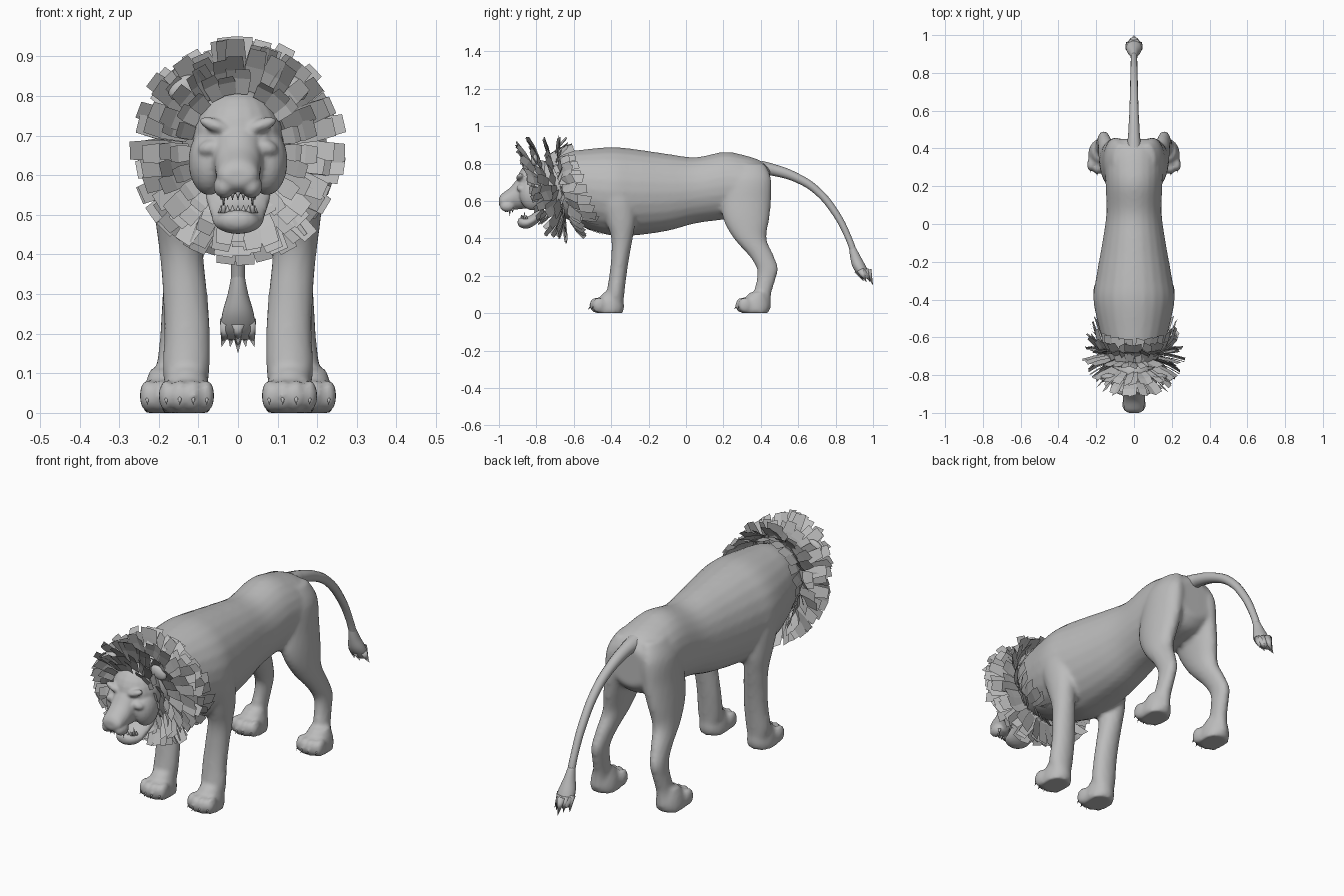
import bpy, bmesh, math, random
from mathutils import Matrix, Vector

random.seed(4)
cube = bpy.data.objects.get("Cube")
if cube:
    bpy.data.objects.remove(cube, do_unlink=True)

coat = bpy.data.materials.new("plain_grey")
coat.use_nodes = True
GREY = (0.5, 0.5, 0.5, 1)
coat.diffuse_color = GREY
coat.node_tree.nodes["Principled BSDF"].inputs["Base Color"].default_value = GREY


def finish(name, bm, voxel=0, passes=4, smooth=True):
    """Turn a bmesh into an object; a voxel size fuses its overlapping volumes."""
    bmesh.ops.recalc_face_normals(bm, faces=bm.faces[:])
    mesh = bpy.data.meshes.new(name)
    bm.to_mesh(mesh)
    bm.free()
    mesh.materials.append(coat)
    for face in mesh.polygons:
        face.use_smooth = smooth
    obj = bpy.data.objects.new(name, mesh)
    bpy.context.collection.objects.link(obj)
    if voxel:
        fuse = obj.modifiers.new("fuse", "REMESH")
        fuse.mode = "VOXEL"
        fuse.voxel_size = voxel
        fuse.use_smooth_shade = True
        relax = obj.modifiers.new("relax", "SMOOTH")
        relax.factor = 0.5
        relax.iterations = passes
    return obj


def catmull(p0, p1, p2, p3, t):
    return [0.5 * (2 * b + (c - a) * t + (2 * a - 5 * b + 4 * c - d) * t * t
                   + (3 * b - a - 3 * c + d) * t ** 3)
            for a, b, c, d in zip(p0, p1, p2, p3)]


def loft(bm, axis, sections, side=1, sides=24, steps=5):
    """Rounded tube; each section is (position on axis, low, high, x low, x high)."""
    last = len(sections) - 1
    smooth = []
    for i in range(last):
        quad = [sections[min(max(k, 0), last)] for k in range(i - 1, i + 3)]
        smooth += [catmull(*quad, s / steps) for s in range(steps)]
    smooth.append(sections[last])
    rings = []
    for pos, low, high, x0, x1 in smooth:
        ring = []
        for k in range(sides):
            a = math.tau * k / sides
            x = side * ((x0 + x1) / 2 + (x1 - x0) / 2 * math.cos(a))
            w = (low + high) / 2 + (high - low) / 2 * math.sin(a)
            ring.append(bm.verts.new((x, pos, w) if axis == "Y" else (x, w, pos)))
        rings.append(ring)
    for a, b in zip(rings, rings[1:]):
        for k in range(sides):
            n = (k + 1) % sides
            bm.faces.new((a[k], a[n], b[n], b[k]))
    bm.faces.new(rings[0])
    bm.faces.new(rings[-1])


def centred(rows):
    return [(p, lo, hi, -w, w) for p, lo, hi, w in rows]


def blob(bm, centre, radii, tilt=0):
    m = (Matrix.Translation(centre) @ Matrix.Rotation(tilt, 4, "Y")
         @ Matrix.Diagonal((*radii, 1)))
    bmesh.ops.create_uvsphere(bm, u_segments=20, v_segments=14, radius=1, matrix=m)


def spike(bm, base, tip, radius):
    base, tip = Vector(base), Vector(tip)
    d = tip - base
    m = Matrix.Translation((base + tip) / 2) @ d.to_track_quat("Z", "Y").to_matrix().to_4x4()
    bmesh.ops.create_cone(bm, cap_ends=True, segments=8, radius1=radius,
                          radius2=0, depth=d.length, matrix=m)


# Torso, legs and paws fused into one skin
body = bmesh.new()
claws = bmesh.new()
loft(body, "Y", centred([
    (-.80, .58, .79, .09), (-.74, .55, .82, .12), (-.65, .51, .86, .155),
    (-.55, .46, .875, .185), (-.40, .415, .888, .215), (-.28, .415, .878, .2),
    (-.1, .44, .852, .168), (.05, .48, .834, .147), (.2, .5, .862, .15),
    (.3, .51, .848, .155), (.4, .53, .815, .148), (.45, .58, .77, .1)]))

FRONT_LEG = [
    (.03, -.42, -.335, .085, .175), (.1, -.425, -.33, .072, .19),
    (.2, -.41, -.318, .07, .187), (.3, -.4, -.303, .077, .19),
    (.4, -.4, -.285, .088, .198), (.5, -.43, -.27, .095, .21),
    (.62, -.46, -.28, .1, .214), (.74, -.43, -.31, .11, .185)]
HIND_LEG = [
    (.03, .36, .455, .14, .215), (.1, .36, .455, .135, .208),
    (.18, .378, .478, .13, .198), (.24, .378, .492, .125, .194),
    (.31, .335, .468, .11, .19), (.4, .255, .43, .085, .186),
    (.5, .2, .445, .06, .18), (.6, .19, .455, .035, .17),
    (.72, .21, .455, .03, .155), (.8, .25, .42, .03, .11)]

for side in (-1, 1):
    for leg, x, y in ((FRONT_LEG, .13, -.42), (HIND_LEG, .178, .36)):
        loft(body, "Z", leg, side)
        w = .064
        loft(body, "Z", [
            (0, y - .06, y + .08, x - w, x + w),
            (.03, y - .07, y + .09, x - w, x + w),
            (.07, y - .055, y + .085, x - w * .9, x + w * .9),
            (.11, y - .02, y + .07, x - w * .7, x + w * .7)], side)
        # Toes with a claw each
        for k in range(4):
            tx = side * (x + (k - 1.5) * .034)
            ty = y - (.062 if k in (1, 2) else .046)
            blob(body, (tx, ty, .043), (.02, .036, .042))
            spike(claws, (tx, ty - .022, .042), (tx, ty - .042, .02), .007)
finish("body", body, .011, 5)
finish("claws", claws)

# Head: skull, muzzle, cheeks, brows and ears
head = bmesh.new()
blob(head, (0, -.79, .69), (.115, .115, .13))
loft(head, "Y", centred([
    (-1, .58, .615, .03), (-.985, .562, .638, .05), (-.94, .552, .672, .057),
    (-.9, .555, .72, .062), (-.85, .56, .77, .085), (-.78, .56, .78, .1)]))
for side in (-1, 1):
    blob(head, (side * .073, -.82, .635), (.052, .07, .085))
    blob(head, (side * .055, -.885, .725), (.045, .022, .017), side * -.35)
    blob(head, (side * .068, -.875, .67), (.034, .03, .022), side * .3)
    blob(head, (side * .034, -.955, .572), (.028, .04, .03))
    blob(head, (side * .135, -.81, .82), (.045, .02, .032), side * .45)
finish("head", head, .006, 4)

# Open lower jaw
jaw = bmesh.new()
loft(jaw, "Y", centred([
    (-.9, .475, .5, .02), (-.885, .458, .512, .045), (-.85, .452, .515, .062),
    (-.81, .47, .54, .07), (-.76, .51, .6, .085)]))
finish("lower_jaw", jaw, .007, 3)

# Upper and lower teeth along an arc
teeth = bmesh.new()
for k in range(9):
    a = math.pi * (k + 1) / 10
    x, fang = math.cos(a), k in (1, 7)
    y = -.91 - .055 * math.sin(a)
    spike(teeth, (.045 * x, y, .562), (.045 * x, y, .52 if fang else .536), .008)
    y = -.84 - .04 * math.sin(a)
    spike(teeth, (.045 * x, y, .505), (.045 * x, y, .545 if fang else .526), .008)
finish("teeth", teeth)

# Tail: tapered curve
curve = bpy.data.curves.new("tail", "CURVE")
curve.dimensions = "3D"
curve.bevel_depth = 1
curve.bevel_resolution = 4
curve.use_fill_caps = True
path = [(.4, .775, .04), (.47, .765, .031), (.6, .72, .024), (.7, .655, .021),
        (.8, .535, .019), (.87, .4, .017), (.905, .3, .018)]
spline = curve.splines.new("BEZIER")
spline.bezier_points.add(len(path) - 1)
for point, (y, z, r) in zip(spline.bezier_points, path):
    point.co = (0, y, z)
    point.radius = r
    point.handle_left_type = point.handle_right_type = "AUTO"
curve.materials.append(coat)
bpy.context.collection.objects.link(bpy.data.objects.new("tail", curve))

# Tail tuft with pointed locks
tuft = bmesh.new()
loft(tuft, "Z", centred([
    (.35, .872, .908, .016), (.3, .878, .935, .026), (.25, .89, .962, .04),
    (.21, .915, .978, .042), (.185, .945, .982, .03)]))
for x, y, z in ((-.042, .965, .165), (-.02, .985, .165), (0, 1, .15),
                (.02, .985, .165), (.042, .965, .165), (0, .95, .17)):
    spike(tuft, (x * .6, y - .03, .23), (x, y, z), .022)
finish("tail_tuft", tuft)

# Mane: rings of flat hair cards, each leaning from an inner to an outer oval
mane = bmesh.new()


def mane_ring(count, root, tip, width, lean):
    for k in range(count):
        a = math.tau * (k + random.uniform(-.3, .3)) / count
        c, s = math.cos(a), math.sin(a)
        grow = random.uniform(.9, 1.04)
        ends = []
        for (y, rx, rz), g in ((root, 1), (tip, grow)):
            tilt = lean * (s if lean > 0 else abs(s) ** 2)
            ends.append(Vector((rx * c * g, y - tilt, .665 + rz * s * g)))
        across = Vector((-s, random.uniform(-.5, .5), c)).normalized() * width / 2
        mid = ends[0].lerp(ends[1], .5) + Vector((c, 0, s)) * .008
        rows = [(p - across * f, p + across * f)
                for p, f in ((ends[0], .8), (mid, 1), (ends[1], .85))]
        grid = [[mane.verts.new(v) for v in row] for row in rows]
        for lower, upper in zip(grid, grid[1:]):
            mane.faces.new((*lower, *reversed(upper)))


mane_ring(22, (-.80, .115, .14), (-.84, .175, .2), .045, .05)
mane_ring(28, (-.76, .125, .15), (-.83, .215, .25), .05, .08)
mane_ring(32, (-.72, .13, .16), (-.78, .245, .27), .055, .07)
mane_ring(32, (-.69, .14, .17), (-.72, .265, .285), .055, .04)
mane_ring(34, (-.67, .15, .18), (-.66, .26, .285), .055, .02)
mane_ring(34, (-.66, .155, .18), (-.59, .245, .27), .055, -.05 * -1)
mane_ring(30, (-.66, .16, .18), (-.53, .225, .235), .055, .08)
finish("mane", mane, smooth=False)
